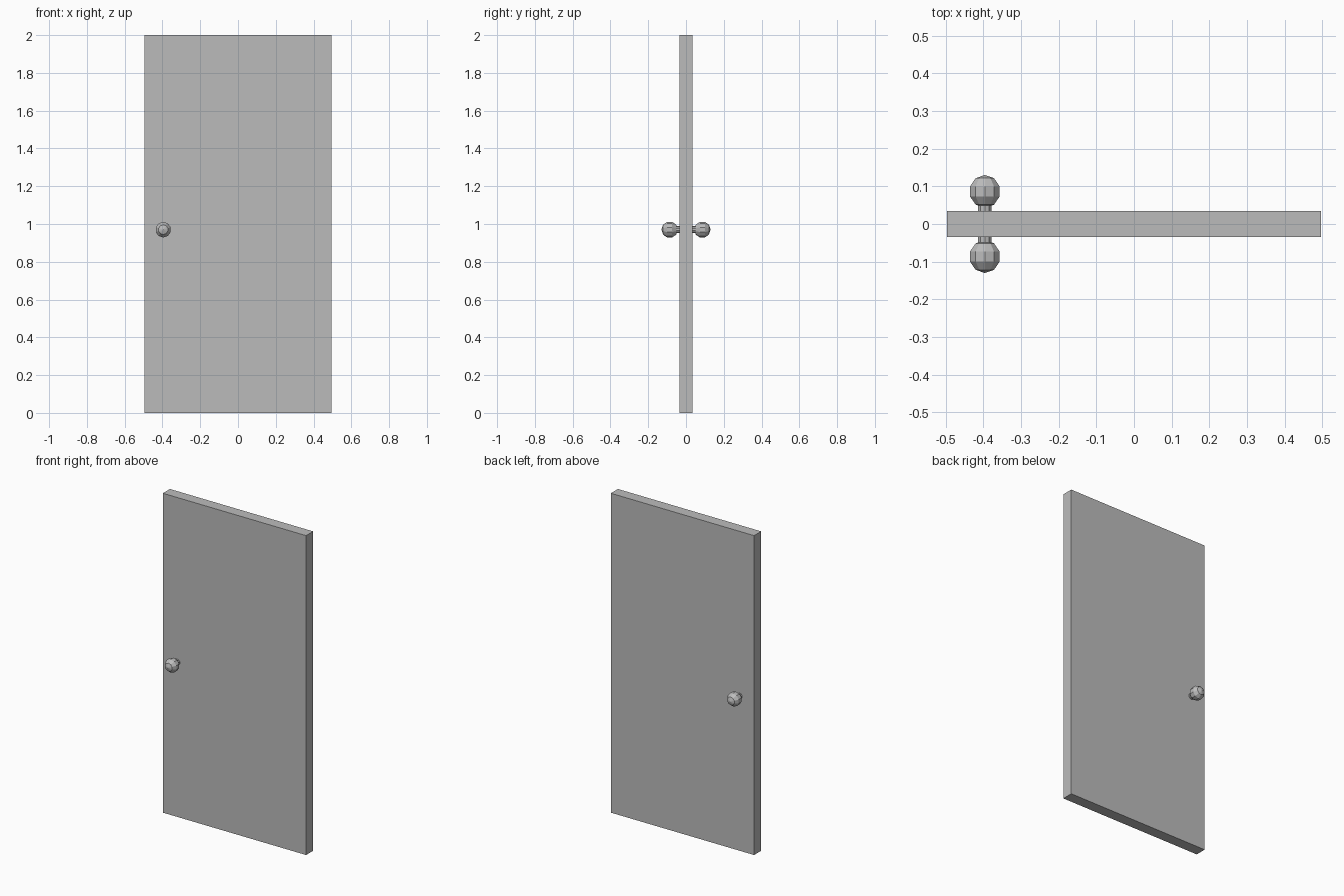
import bpy, math

if "Cube" in bpy.data.objects:
    bpy.data.objects.remove(bpy.data.objects["Cube"])

W, T, H = 0.992, 0.07, 2.0      # door slab
KX, KZ = -0.396, 0.97           # knob axis position
R, SIDES = 0.0435, 10           # knob radius and facets

grey = bpy.data.materials.new("grey")
grey.diffuse_color = (0.5, 0.5, 0.5, 1)
grey.use_nodes = True
grey.node_tree.nodes["Principled BSDF"].inputs["Base Color"].default_value = grey.diffuse_color


def finish(name):
    ob = bpy.context.object
    ob.name = name
    ob.data.name = name
    ob.data.materials.append(grey)
    bpy.ops.object.transform_apply(location=False, rotation=True, scale=True)
    return ob


# door slab
bpy.ops.mesh.primitive_cube_add(size=1, location=(0, 0, H / 2))
bpy.context.object.scale = (W, T, H)
finish("door_panel")

# matching knob and neck on both faces
for side, s in (("front", -1), ("back", 1)):
    turn = (-s * math.pi / 2, 0, 0)
    bpy.ops.mesh.primitive_uv_sphere_add(
        segments=SIDES, ring_count=5, radius=R,
        location=(KX, s * (0.13 - R), KZ), rotation=turn)
    # turn so that a facet corner points along x
    finish(side + "_knob")
    y0, y1 = T / 2 - 0.005, 0.056
    bpy.ops.mesh.primitive_cylinder_add(
        vertices=SIDES, radius=0.0185, depth=y1 - y0,
        location=(KX, s * (y0 + y1) / 2, KZ), rotation=turn)
    finish(side + "_knob_neck")
